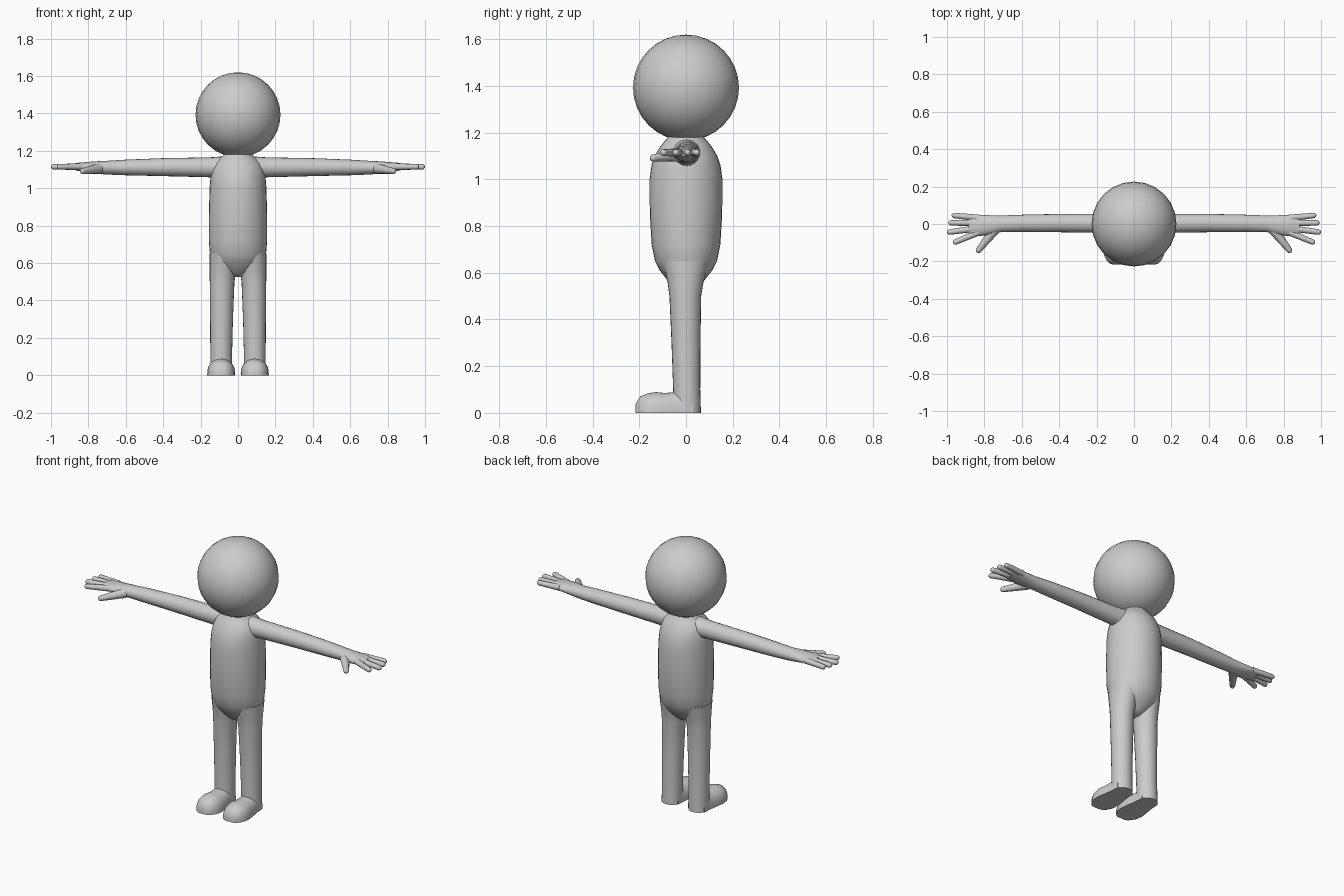
import bpy, bmesh, math
from mathutils import Vector

if "Cube" in bpy.data.objects:
    bpy.data.objects.remove(bpy.data.objects["Cube"])

grey = bpy.data.materials.new("plain grey")
grey.diffuse_color = (0.6, 0.6, 0.6, 1)
grey.use_nodes = True
grey.node_tree.nodes["Principled BSDF"].inputs["Base Color"].default_value = grey.diffuse_color
X, Y, Z = Vector((1, 0, 0)), Vector((0, 1, 0)), Vector((0, 0, 1))


def finish(bm, name, mirror=False, angle=50):
    bmesh.ops.recalc_face_normals(bm, faces=bm.faces)
    me = bpy.data.meshes.new(name)
    bm.to_mesh(me)
    bm.free()
    ob = bpy.data.objects.new(name, me)
    bpy.context.collection.objects.link(ob)
    me.materials.append(grey)
    if mirror:
        ob.modifiers.new("mirror", 'MIRROR')
    bpy.ops.object.select_all(action='DESELECT')
    ob.select_set(True)
    bpy.context.view_layer.objects.active = ob
    bpy.ops.object.shade_smooth_by_angle(angle=math.radians(angle))


def loft(name, stations, u, v, n=24, mirror=False, half=False):
    """Skin rings of (centre, half size on u, half size on v); half gives a flat-bottomed dome."""
    bm = bmesh.new()
    rings = []
    for c, a, b in stations:
        ring = []
        for i in range(n):
            if half:
                t = math.pi * i / (n - 1)
                p = u * a * math.cos(t) + v * b * max(math.sin(t), 0) ** 0.75
            else:
                t = 2 * math.pi * i / n
                p = u * a * math.cos(t) + v * b * math.sin(t)
            ring.append(bm.verts.new(Vector(c) + p))
        rings.append(ring)
    for r, s in zip(rings, rings[1:]):
        for i in range(n):
            j = (i + 1) % n
            bm.faces.new((r[i], r[j], s[j], s[i]))
    bm.faces.new(rings[0])
    bm.faces.new(rings[-1])
    finish(bm, name, mirror)


def finger(name, start, end, r0, r1):
    """Tapered digit with a rounded tip."""
    a, b = Vector(start), Vector(end)
    d = (b - a).normalized()
    side = d.cross(Z).normalized()
    tip = b - d * r1
    st = [(a, r0, r0), (a.lerp(tip, 0.5), (r0 + r1) / 2, (r0 + r1) / 2)]
    for k in range(5):
        t = math.radians(20 * k)
        st.append((tip + d * r1 * math.sin(t), r1 * math.cos(t), r1 * math.cos(t)))
    loft(name, st, side, side.cross(d), 12, True)


# Head
bm = bmesh.new()
bmesh.ops.create_uvsphere(bm, u_segments=24, v_segments=16, radius=0.227)
bmesh.ops.translate(bm, verts=bm.verts, vec=(0, 0, 1.393))
finish(bm, "head")

# Torso with rounded hips, shoulders and short neck
torso = [(0.525, .03, .03), (0.545, .07, .058), (0.575, .108, .085), (0.61, .136, .112),
         (0.65, .150, .133), (0.72, .156, .147), (0.85, .156, .155), (1.0, .152, .156),
         (1.06, .147, .148), (1.10, .140, .134), (1.135, .125, .114), (1.16, .098, .095),
         (1.175, .078, .08), (1.2, .072, .075)]
loft("torso", [((0, 0, z), a, b) for z, a, b in torso], X, Y, 32)

# Legs
leg = [(0, .09, .004, .059, .06), (.1, .09, .003, .058, .058), (.3, .088, 0, .061, .062),
       (.5, .085, -.003, .066, .068), (.56, .081, -.002, .071, .077), (.65, .077, 0, .075, .1)]
loft("leg", [((x, y, z), a, b) for z, x, y, a, b in leg], X, Y, 24, True)

# Feet with flat soles
foot = [(.03, .056, .085), (-.03, .061, .094), (-.06, .066, .088), (-.09, .071, .085),
        (-.13, .075, .089), (-.165, .071, .083), (-.195, .056, .071), (-.21, .04, .05),
        (-.217, .025, .03)]
loft("foot", [((.09, y, 0), a, h) for y, a, h in foot], X, Z, 17, True, True)

# Arms running into flattened palms
arm = [(.04, .002, 1.112, .07, .062), (.11, .003, 1.112, .058, .056), (.16, .004, 1.112, .051, .053),
       (.4, .005, 1.113, .049, .048), (.62, .003, 1.111, .046, .041), (.71, .001, 1.110, .044, .036),
       (.76, -.005, 1.111, .051, .033), (.81, -.007, 1.113, .056, .027), (.86, -.009, 1.115, .056, .021),
       (.885, -.01, 1.115, .048, .015)]
loft("arm", [((x, y, z), a, b) for x, y, z, a, b in arm], Y, Z, 20, True)

# Fingers and thumb
digits = [("little_finger", .032, .975, .047), ("ring_finger", .006, .992, .006),
          ("middle_finger", -.022, 1.0, -.045), ("index_finger", -.044, .968, -.102)]
for name, y0, x1, y1 in digits:
    finger(name, (.83, y0, 1.115), (x1, y1, 1.115), .018, .0145)
finger("thumb", (.745, -.03, 1.105), (.84, -.152, 1.09), .028, .0155)
